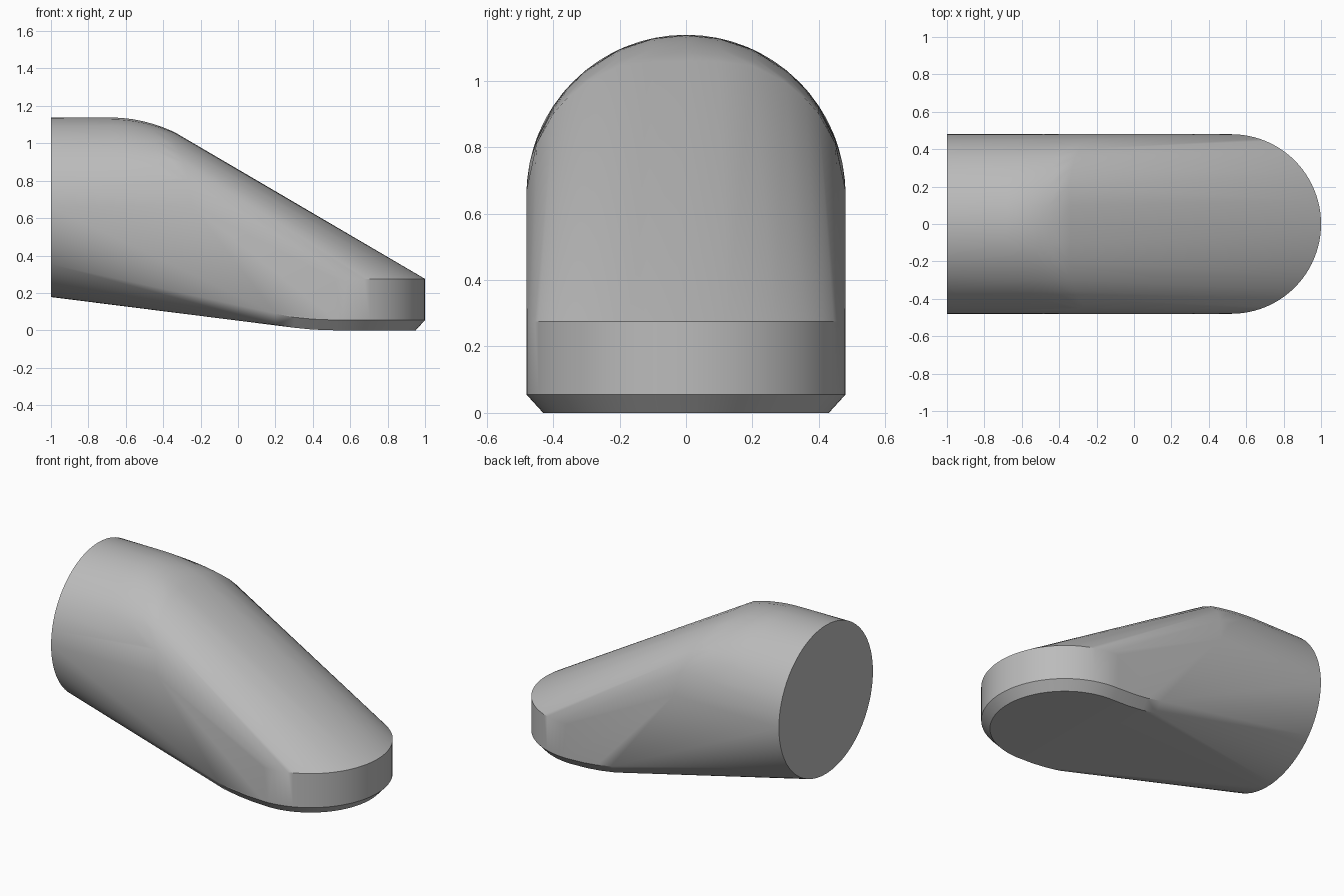
import bpy
import bmesh
from math import sin, cos, pi, sqrt, radians

cube = bpy.data.objects.get("Cube")
if cube:
    bpy.data.objects.remove(cube, do_unlink=True)

RADIUS = 0.48     # half width of the barrel and the foot
AXIS = 0.658      # height of the barrel axis
FOOT_X = 0.52     # centre of the rounded foot
BEND_X = -0.68    # where the top starts to curve down
points = []


def mirrored(x, y, z):
    points.append((x, y, z))
    if y > 0.0001:
        points.append((x, -y, z))


def half_disc(radius, z, steps=24):
    for i in range(steps + 1):
        a = pi / 2 * i / steps
        mirrored(FOOT_X + radius * cos(a), radius * sin(a), z)


# Round back end of the barrel
for i in range(33):
    a = pi * i / 32
    mirrored(-1, RADIUS * sin(a), AXIS + RADIUS * cos(a))

# Curved shoulder: the barrel's upper half bends down to a crease
crease = [(0, -0.34, 1.06), (0.1, -0.342, 1.057), (0.2, -0.35, 1.045),
          (0.3, -0.33, 0.995), (0.36, -0.31, 0.945), (0.4, -0.29, 0.9),
          (0.45, -0.27, 0.81), (RADIUS, -0.25, 0.67)]
for y, x, z in crease:
    top = AXIS + sqrt(max(RADIUS ** 2 - y ** 2, 0))
    for i in range(7):
        t = i / 6
        mirrored(BEND_X + (x - BEND_X) * t, y, top + (z - top) * t * t)

# Rounded upright foot wall and its chamfered sole
half_disc(RADIUS, 0.275)
half_disc(RADIUS, 0.055)
half_disc(0.43, 0)

# Sole edge sweeping up towards the barrel
for x, wall, sole in [(0.4, 0.06, 0.004), (0.3, 0.07, 0.014), (0.2, 0.09, 0.03)]:
    mirrored(x, RADIUS, wall)
    mirrored(x, 0.43, sole)

# Skin the sections into one solid
bm = bmesh.new()
for p in points:
    bm.verts.new(p)
bmesh.ops.remove_doubles(bm, verts=bm.verts, dist=0.0005)
hull = bmesh.ops.convex_hull(bm, input=bm.verts)
spare = {g for g in hull["geom_interior"] + hull["geom_unused"]
         if isinstance(g, bmesh.types.BMVert)}
bmesh.ops.delete(bm, geom=list(spare), context="VERTS")
bmesh.ops.dissolve_limit(bm, angle_limit=radians(0.5),
                         verts=bm.verts, edges=bm.edges)
bmesh.ops.recalc_face_normals(bm, faces=bm.faces)
mesh = bpy.data.meshes.new("tapered_body")
bm.to_mesh(mesh)
bm.free()
body = bpy.data.objects.new("tapered_body", mesh)
bpy.context.collection.objects.link(body)

# Plain grey finish
grey = bpy.data.materials.new("plain_grey")
grey.use_nodes = True
colour = (0.5, 0.5, 0.5, 1)
grey.diffuse_color = colour
grey.node_tree.nodes["Principled BSDF"].inputs["Base Color"].default_value = colour
mesh.materials.append(grey)

bpy.ops.object.select_all(action="DESELECT")
body.select_set(True)
bpy.context.view_layer.objects.active = body
bpy.ops.object.shade_smooth_by_angle(angle=radians(30))
